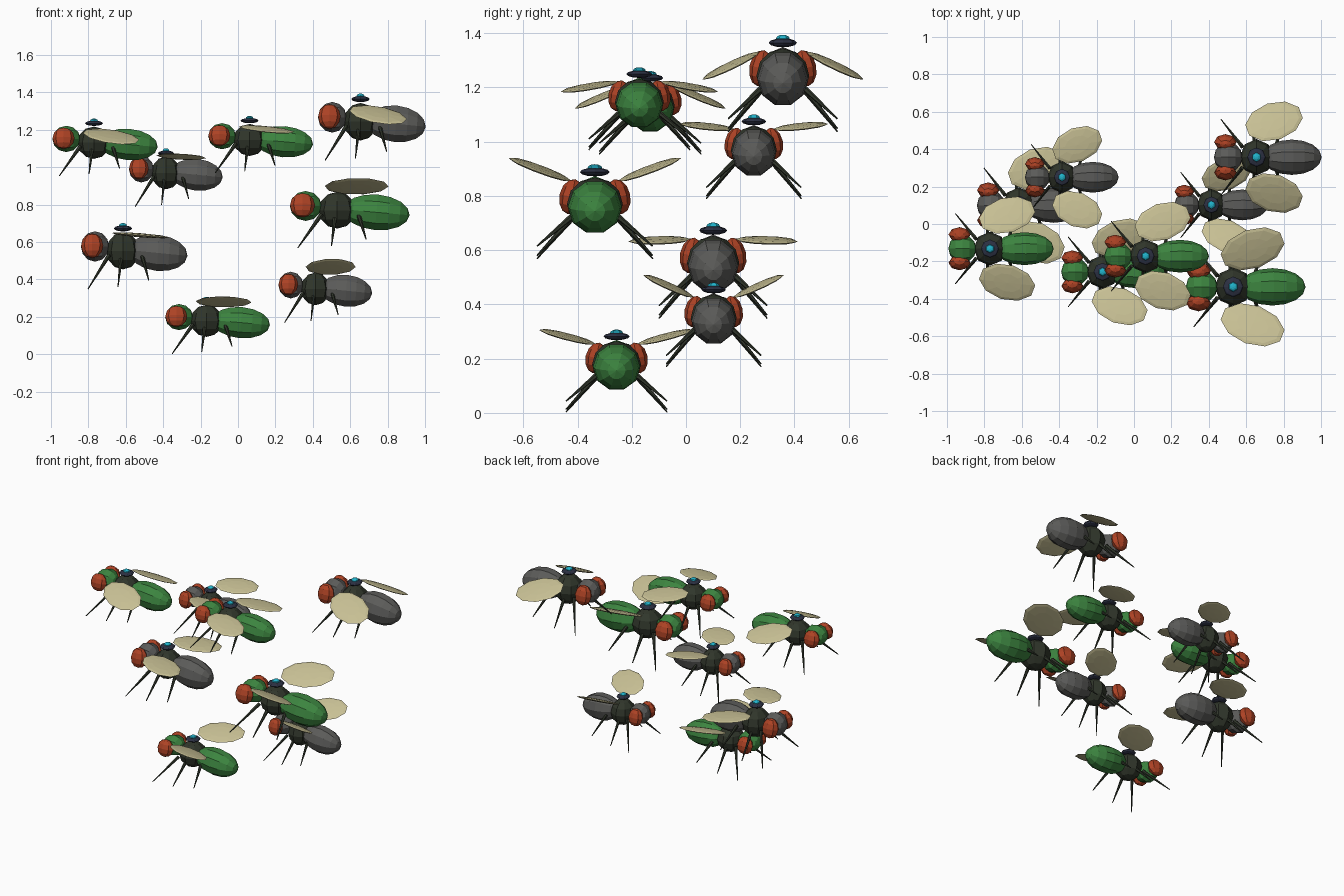
import bpy, bmesh, math
from mathutils import Matrix, Vector, Euler

if "Cube" in bpy.data.objects:
    bpy.data.objects.remove(bpy.data.objects["Cube"])


def material(name, r, g, b):
    m = bpy.data.materials.new(name)
    m.diffuse_color = (r, g, b, 1)
    m.use_nodes = True
    m.node_tree.nodes["Principled BSDF"].inputs["Base Color"].default_value = m.diffuse_color
    return m


GREEN = material("shell_green", 0.045, 0.23, 0.05)
GRAY = material("shell_gray", 0.105, 0.105, 0.1)
DARK = material("dark_olive", 0.03, 0.037, 0.024)
RED = material("eye_red", 0.42, 0.055, 0.018)
WING = material("wing_cream", 0.58, 0.53, 0.3)
NAVY = material("dish_navy", 0.025, 0.03, 0.055)
CYAN = material("light_cyan", 0.015, 0.45, 0.6)
POLE_X = Matrix.Rotation(math.pi / 2, 4, 'Y')


def make(name, bm, mat, frame):
    bmesh.ops.transform(bm, matrix=frame, verts=bm.verts)
    bmesh.ops.recalc_face_normals(bm, faces=bm.faces)
    me = bpy.data.meshes.new(name)
    bm.to_mesh(me)
    bm.free()
    me.materials.append(mat)
    ob = bpy.data.objects.new(name, me)
    bpy.context.collection.objects.link(ob)


def ellipsoid(name, loc, radii, mat, frame, seg=10, rings=8,
              rot=Matrix.Identity(4), pole=Matrix.Identity(4)):
    bm = bmesh.new()
    bmesh.ops.create_uvsphere(bm, u_segments=seg, v_segments=rings, radius=1, matrix=pole)
    local = Matrix.Translation(loc) @ rot @ Matrix.Diagonal((*radii, 1))
    make(name, bm, mat, frame @ local)


def spike(name, a, b, r1, r2, mat, frame):
    a, b = Vector(a), Vector(b)
    d = b - a
    bm = bmesh.new()
    bmesh.ops.create_cone(bm, cap_ends=True, segments=6, radius1=r1, radius2=r2, depth=d.length)
    local = Matrix.Translation((a + b) / 2) @ d.to_track_quat('Z', 'Y').to_matrix().to_4x4()
    make(name, bm, mat, frame @ local)


def fly(pos, s, shell, flap):
    # the origin of each insect is the light on its back
    stretch = (1, 1, 1) if shell == GREEN else (1, 1.05, 1.14)
    frame = Matrix.Translation(pos) @ Matrix.Diagonal((*[s * k for k in stretch], 1))

    # body
    ellipsoid("thorax", (0, 0, -0.135), (0.1, 0.103, 0.098), DARK, frame, 8, 6)
    ellipsoid("head", (-0.168, 0, -0.112), (0.085, 0.085, 0.08), shell, frame, 8, 6, pole=POLE_X)
    ellipsoid("abdomen", (0.21, 0, -0.146), (0.178, 0.1, 0.1), shell, frame, 10, 8,
              rot=Matrix.Rotation(math.radians(5), 4, 'Y'), pole=POLE_X)

    # dish and light on the back
    ellipsoid("back_dish", (0, 0, -0.017), (0.055, 0.055, 0.016), NAVY, frame, 8, 6)
    ellipsoid("back_light", (0, 0, -0.002), (0.027, 0.027, 0.014), CYAN, frame, 6, 6)

    for side in (-1, 1):
        # eyes
        ellipsoid("eye", (-0.185, side * 0.086, -0.108), (0.067, 0.045, 0.066), RED, frame, 8, 6,
                  rot=Matrix.Rotation(math.radians(12 * side), 4, 'X'))

        # swept wings hinged beside the thorax
        hinge = Matrix.Translation((0.104, side * 0.089, -0.053)) \
            @ Matrix.Rotation(math.radians(flap * side), 4, 'X') \
            @ Matrix.Rotation(math.radians(4), 4, 'Y')
        ellipsoid("wing", (0, side * 0.123, 0), (0.178, 0.114, 0.011), WING, frame @ hinge, 10, 6,
                  rot=Matrix.Rotation(math.radians(20 * side), 4, 'Z'))

        # legs: root x, tip x, tip z
        for rx, tx, tz in ((-0.085, -0.21, -0.336), (-0.01, -0.03, -0.325), (0.115, 0.155, -0.29)):
            spike("leg", (rx, side * 0.06, -0.16), (tx, side * 0.213, tz), 0.013, 0.003, DARK, frame)


# swarm: light position, size, shell colour, wing flap in degrees
SWARM = [
    ((-0.77, -0.132, 1.25), 0.88, GREEN, -21),
    ((-0.385, 0.25, 1.09), 0.783, GRAY, 7),
    ((0.062, -0.172, 1.264), 0.875, GREEN, -8),
    ((0.655, 0.357, 1.382), 0.9, GRAY, -22),
    ((-0.615, 0.1, 0.69), 0.89, GRAY, 0),
    ((0.53, -0.336, 0.905), 1.0, GREEN, 22),
    ((-0.168, -0.256, 0.297), 0.875, GREEN, 16),
    ((0.414, 0.102, 0.47), 0.783, GRAY, 24),
]
for entry in SWARM:
    fly(*entry)
